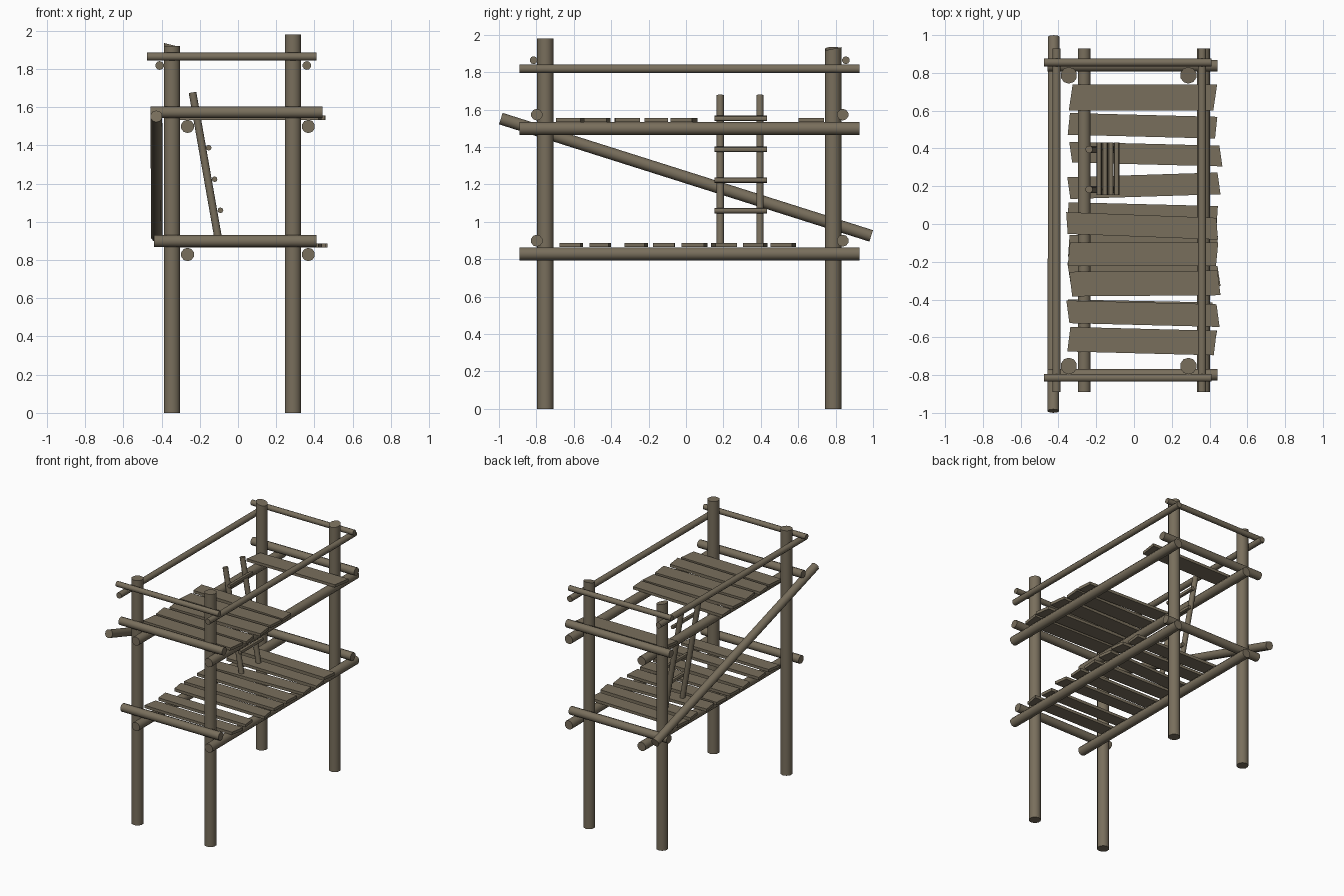
import bpy, bmesh, math
from mathutils import Vector

if "Cube" in bpy.data.objects:
    bpy.data.objects.remove(bpy.data.objects["Cube"])

wood = bpy.data.materials.new("weathered wood")
wood.diffuse_color = (0.19, 0.158, 0.108, 1)
wood.use_nodes = True
wood.node_tree.nodes["Principled BSDF"].inputs["Base Color"].default_value = wood.diffuse_color


def finish(name, bm, smooth):
    mesh = bpy.data.meshes.new(name)
    bmesh.ops.recalc_face_normals(bm, faces=bm.faces)
    bm.to_mesh(mesh)
    bm.free()
    mesh.materials.append(wood)
    ob = bpy.data.objects.new(name, mesh)
    bpy.context.collection.objects.link(ob)
    if smooth:
        bpy.ops.object.select_all(action='DESELECT')
        ob.select_set(True)
        bpy.context.view_layer.objects.active = ob
        bpy.ops.object.shade_smooth_by_angle(angle=math.radians(45))
    return ob


def pole(name, a, b, r, sides=10, slant=(0, 0)):
    """Round log from a to b; slant tilts the cut at the b end (for posts)."""
    a, b = Vector(a), Vector(b)
    d = b - a
    bm = bmesh.new()
    bmesh.ops.create_cone(bm, cap_ends=True, segments=sides, radius1=r,
                          radius2=r, depth=d.length)
    for v in bm.verts:
        if v.co.z > 0:
            v.co.z += slant[0] * v.co.x + slant[1] * v.co.y
    rot = d.to_track_quat('Z', 'Y').to_matrix().to_4x4()
    bm.transform(rot)
    bmesh.ops.translate(bm, verts=bm.verts, vec=(a + b) / 2)
    return finish(name, bm, True)


def plank(name, z, yl, yr, w, x0, x1, skew, t=0.022):
    """Slightly crooked board: centre y at its left and right ends."""
    h = w / 2
    bm = bmesh.new()
    base = [bm.verts.new(p) for p in ((x0 - skew, yl - h, z), (x1 - skew, yr - h, z),
                                      (x1 + skew, yr + h, z), (x0 + skew, yl + h, z))]
    face = bm.faces.new(base)
    ext = bmesh.ops.extrude_face_region(bm, geom=[face])
    top = [g for g in ext['geom'] if isinstance(g, bmesh.types.BMVert)]
    bmesh.ops.translate(bm, verts=top, vec=(0, 0, t))
    return finish(name, bm, False)


# Corner posts with hand-cut tops
XL, XR, YF, YB = -0.345, 0.288, -0.752, 0.787
pole("front_left_post", (XL, YF, 0), (XL, YF, 1.92), 0.044)
pole("front_right_post", (XR, YF, 0), (XR, YF, 1.98), 0.044)
pole("back_left_post", (XL, YB, 0), (XL, YB, 1.925), 0.044, slant=(0.25, 0))
pole("back_right_post", (XR, YB, 0), (XR, YB, 1.925), 0.044, slant=(0, -0.2))

# Long floor beams and handrails, along y
for side, bx, rx in (("left", -0.264, -0.41), ("right", 0.368, 0.36)):
    pole(f"lower_{side}_floor_beam", (bx, -0.89, 0.829), (bx, 0.928, 0.829), 0.035)
    pole(f"upper_{side}_floor_beam", (bx, -0.89, 1.499), (bx, 0.928, 1.499), 0.035)
    pole(f"{side}_handrail", (rx, -0.89, 1.818), (rx, 0.928, 1.818), 0.023)

# Cross beams and end rails, along x
for end, by, ry in (("front", -0.798, -0.815), ("back", 0.838, 0.855)):
    pole(f"{end}_lower_cross_beam", (-0.44, by, 0.899), (0.41, by, 0.899), 0.032)
    pole(f"{end}_upper_cross_beam", (-0.458, by, 1.573), (0.441, by, 1.573), 0.031)
    pole(f"{end}_handrail", (-0.477, ry, 1.864), (0.411, ry, 1.864), 0.021)

# Diagonal brace on the left side
pole("diagonal_brace", (-0.427, -0.99, 1.552), (-0.425, 0.99, 0.925), 0.032)

# Floor planks: left y, right y, width, x start, x end, end skew
lower = [(-.605, -.620, .110, -.34, .43, .010), (-.450, -.465, .100, -.345, .42, -.005),
         (-.255, -.275, .105, -.345, .45, -.008), (-.115, -.120, .115, -.345, .44, .004),
         (.055, .035, .120, -.35, .44, .004), (.190, .215, .115, -.345, .45, -.008),
         (.380, .360, .110, -.335, .46, -.008), (.530, .510, .115, -.345, .435, .006)]
upper = [(-.610, -.630, .130, -.345, .43, .008), (-.465, -.485, .120, -.35, .445, -.008),
         (-.318, -.312, .130, -.335, .45, -.008), (-.160, -.160, .125, -.345, .44, .006),
         (.005, -.025, .115, -.355, .44, -.004), (.670, .670, .138, -.335, .43, .010)]
for i, p in enumerate(lower):
    plank(f"lower_plank_{i + 1}", 0.865, *p)
for i, p in enumerate(upper):
    plank(f"upper_plank_{i + 1}", 1.533, *p)

# Ladder leaning through the gap in the upper floor
for side, y in (("front", 0.183), ("back", 0.395)):
    pole(f"ladder_{side}_rail", (-0.098, y, 0.882), (-0.238, y, 1.677), 0.02)
for i, z in enumerate((1.06, 1.223, 1.388, 1.553)):
    pole(f"ladder_rung_{i + 1}", (-0.092 - 0.188 * (z - 1.06), 0.153, z),
         (-0.092 - 0.188 * (z - 1.06), 0.432, z), 0.015, 8)
